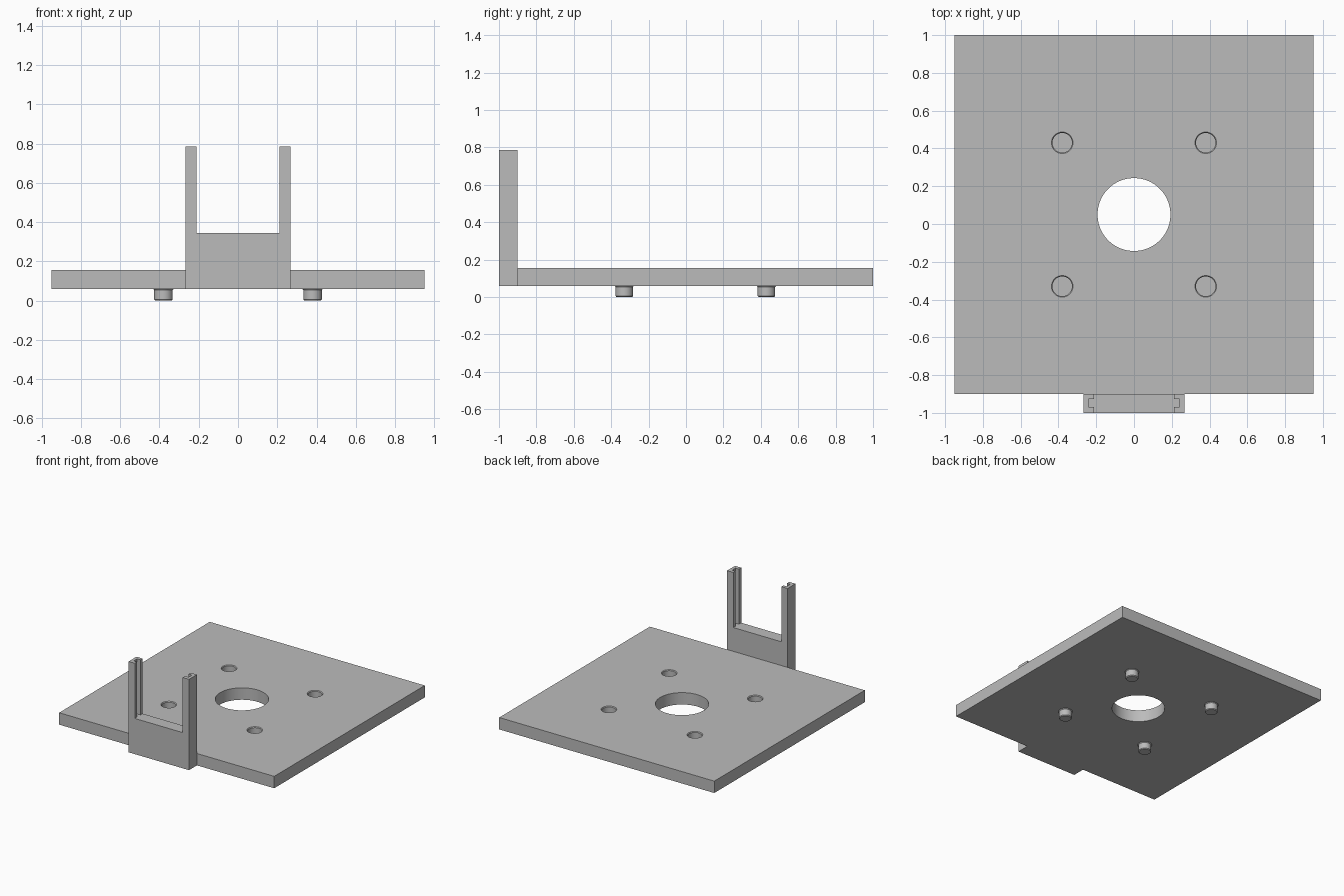
import bpy
import bmesh
import math

cube = bpy.data.objects.get("Cube")
if cube:
    bpy.data.objects.remove(cube, do_unlink=True)

grey = bpy.data.materials.new("plain grey")
grey.use_nodes = True
grey.diffuse_color = (0.5, 0.5, 0.5, 1)
grey.node_tree.nodes["Principled BSDF"].inputs["Base Color"].default_value = (0.5, 0.5, 0.5, 1)

BOTTOM, TOP = 0.06, 0.155
CENTRE_Y, SPACING = 0.05, 0.38


def finish(name, bm, smooth=False):
    bmesh.ops.recalc_face_normals(bm, faces=bm.faces)
    mesh = bpy.data.meshes.new(name)
    bm.to_mesh(mesh)
    bm.free()
    obj = bpy.data.objects.new(name, mesh)
    bpy.context.collection.objects.link(obj)
    mesh.materials.append(grey)
    if smooth:
        shade(obj)
    return obj


def shade(obj):
    bpy.ops.object.select_all(action="DESELECT")
    obj.select_set(True)
    bpy.context.view_layer.objects.active = obj
    bpy.ops.object.shade_smooth_by_angle(angle=math.radians(30))


def extrude(name, points, direction):
    """Extrude a closed outline of 3D points along a vector."""
    bm = bmesh.new()
    face = bm.faces.new([bm.verts.new(p) for p in points])
    out = bmesh.ops.extrude_face_region(bm, geom=[face])
    moved = [v for v in out["geom"] if isinstance(v, bmesh.types.BMVert)]
    bmesh.ops.translate(bm, verts=moved, vec=direction)
    return finish(name, bm)


def lathe(name, profile, x, y, sides=48):
    """Closed solid of revolution from (radius, z) rings."""
    bm = bmesh.new()
    rings = []
    for r, z in profile:
        angles = [math.tau * i / sides for i in range(sides)]
        rings.append([bm.verts.new((x + r * math.cos(a), y + r * math.sin(a), z)) for a in angles])
    for low, high in zip(rings, rings[1:]):
        for i in range(sides):
            j = (i + 1) % sides
            bm.faces.new((low[i], low[j], high[j], high[i]))
    bm.faces.new(rings[0])
    bm.faces.new(rings[-1])
    return finish(name, bm, smooth=True)


def cut(obj, cutters):
    """Subtract the cutters and apply the result."""
    bpy.context.view_layer.objects.active = obj
    for cutter in cutters:
        mod = obj.modifiers.new("cut", "BOOLEAN")
        mod.operation = "DIFFERENCE"
        mod.solver = "EXACT"
        mod.object = cutter
        bpy.ops.object.modifier_apply(modifier=mod.name)
        bpy.data.objects.remove(cutter, do_unlink=True)


# Base plate with its central hole and four chamfered sockets
plate = extrude("base_plate",
                [(-0.95, -0.9, BOTTOM), (0.95, -0.9, BOTTOM), (0.95, 1, BOTTOM), (-0.95, 1, BOTTOM)],
                (0, 0, TOP - BOTTOM))
cutters = [lathe("hole_cutter", [(0.193, 0), (0.193, 0.3)], 0, CENTRE_Y, 96)]
corners = [(sx * SPACING, CENTRE_Y + sy * SPACING) for sx in (-1, 1) for sy in (-1, 1)]
socket = [(0.052, TOP - 0.06), (0.052, TOP - 0.006), (0.057, TOP), (0.057, TOP + 0.05)]
for x, y in corners:
    cutters.append(lathe("socket_cutter", socket, x, y))
cut(plate, cutters)
shade(plate)

# Locating pegs under each socket, with a chamfered tip and a small root flare
peg = [(0.042, 0), (0.047, 0.006), (0.047, 0.054), (0.052, BOTTOM)]
for i, (x, y) in enumerate(corners):
    lathe(f"peg_{i + 1}", peg, x, y)

# U-shaped bracket on the front edge
SILL, HEAD, OUTER, INNER = 0.345, 0.785, 0.267, 0.212
half = [(OUTER, BOTTOM), (OUTER, HEAD), (INNER, HEAD), (INNER, SILL)]
outline = half + [(-x, z) for x, z in reversed(half)]
bracket = extrude("front_bracket", [(x, -1, z) for x, z in outline], (0, 0.1, 0))

# Vertical slide grooves on the inner faces of the posts
grooves = []
for s in (-1, 1):
    corners_xy = [(s * 0.15, -0.97), (s * 0.242, -0.97), (s * 0.242, -0.927), (s * 0.15, -0.927)]
    grooves.append(extrude("groove_cutter", [(x, y, SILL) for x, y in corners_xy], (0, 0, 0.5)))
cut(bracket, grooves)
